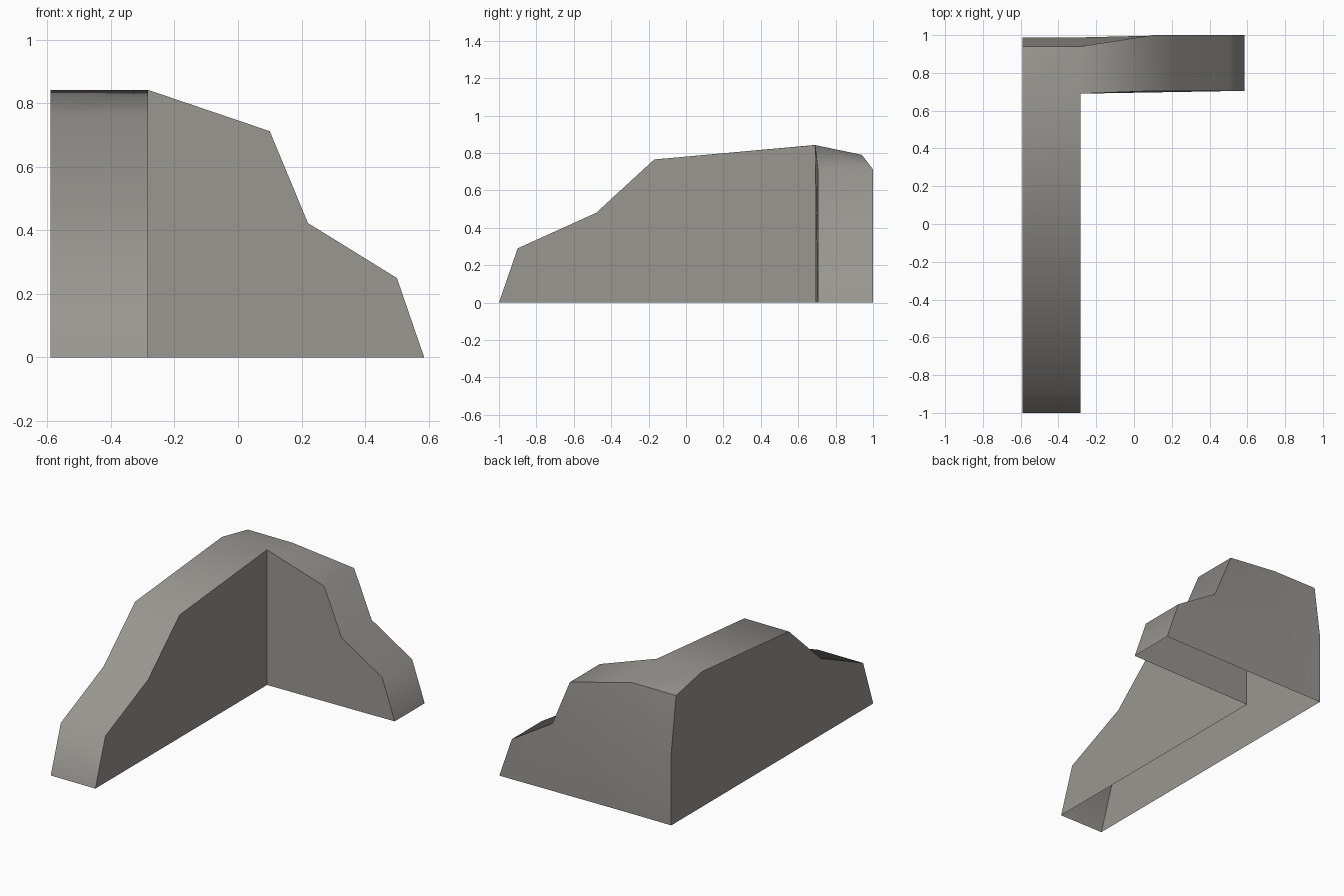
import bpy, bmesh, math

if "Cube" in bpy.data.objects:
    bpy.data.objects.remove(bpy.data.objects["Cube"])

mat = bpy.data.materials.new("warm stone grey")
mat.diffuse_color = (0.32, 0.31, 0.285, 1)
mat.use_nodes = True
mat.node_tree.nodes["Principled BSDF"].inputs["Base Color"].default_value = mat.diffuse_color

XL, XI = -0.59, -0.283            # outer and inner side of the long arm
long_arm = [(-1, 0), (-0.9, 0.29), (-0.48, 0.48), (-0.17, 0.765)]   # y, z
short_arm = [(0.1, 0.712), (0.22, 0.423), (0.5, 0.25), (0.586, 0)]  # x, z
rear = [(0.94, 0.79), (0.988, 0.45), (0.988, 0)]                    # y, z

bm = bmesh.new()


def face(points):
    bm.faces.new([bm.verts.new(p) for p in points])


def ribbon(a, b):
    for i in range(len(a) - 1):
        face([a[i], a[i + 1], b[i + 1], b[i]])


# long arm: two side walls and the stepped crest
peak_l, peak_i = (XL, 0.685, 0.842), (XI, 0.69, 0.842)
side_l = [(XL, y, z) for y, z in long_arm] + [peak_l]
side_i = [(XI, y, z) for y, z in long_arm] + [peak_i]
rear_l = [(XL, y, z) for y, z in rear]
rear_i = [(XI, y, z) for y, z in rear]
face(side_l + rear_l)
face(side_i + [(XI, 0.69, 0)])
ribbon(side_l + rear_l, side_i + rear_i)

# short arm: inner wall, stepped crest and rear wall
front = [(x, 0.705, z) for x, z in short_arm]
back = [(x, 1.0, z) for x, z in short_arm]
face([(XI, 0.69, 0), peak_i] + front)
ribbon([peak_i] + front, [rear_i[0]] + back)
face([rear_i[0], rear_i[1], back[1], back[0]])
face([rear_i[1], rear_i[2], back[3], back[2], back[1]])

# weld into one shell, open underneath
bmesh.ops.remove_doubles(bm, verts=bm.verts[:], dist=0.0005)
bmesh.ops.recalc_face_normals(bm, faces=bm.faces[:])
mesh = bpy.data.meshes.new("corner_wall")
bm.to_mesh(mesh)
bm.free()
mesh.materials.append(mat)
obj = bpy.data.objects.new("corner_wall", mesh)
bpy.context.collection.objects.link(obj)
bpy.context.view_layer.objects.active = obj
obj.select_set(True)
bpy.ops.object.shade_smooth_by_angle(angle=math.radians(60))
